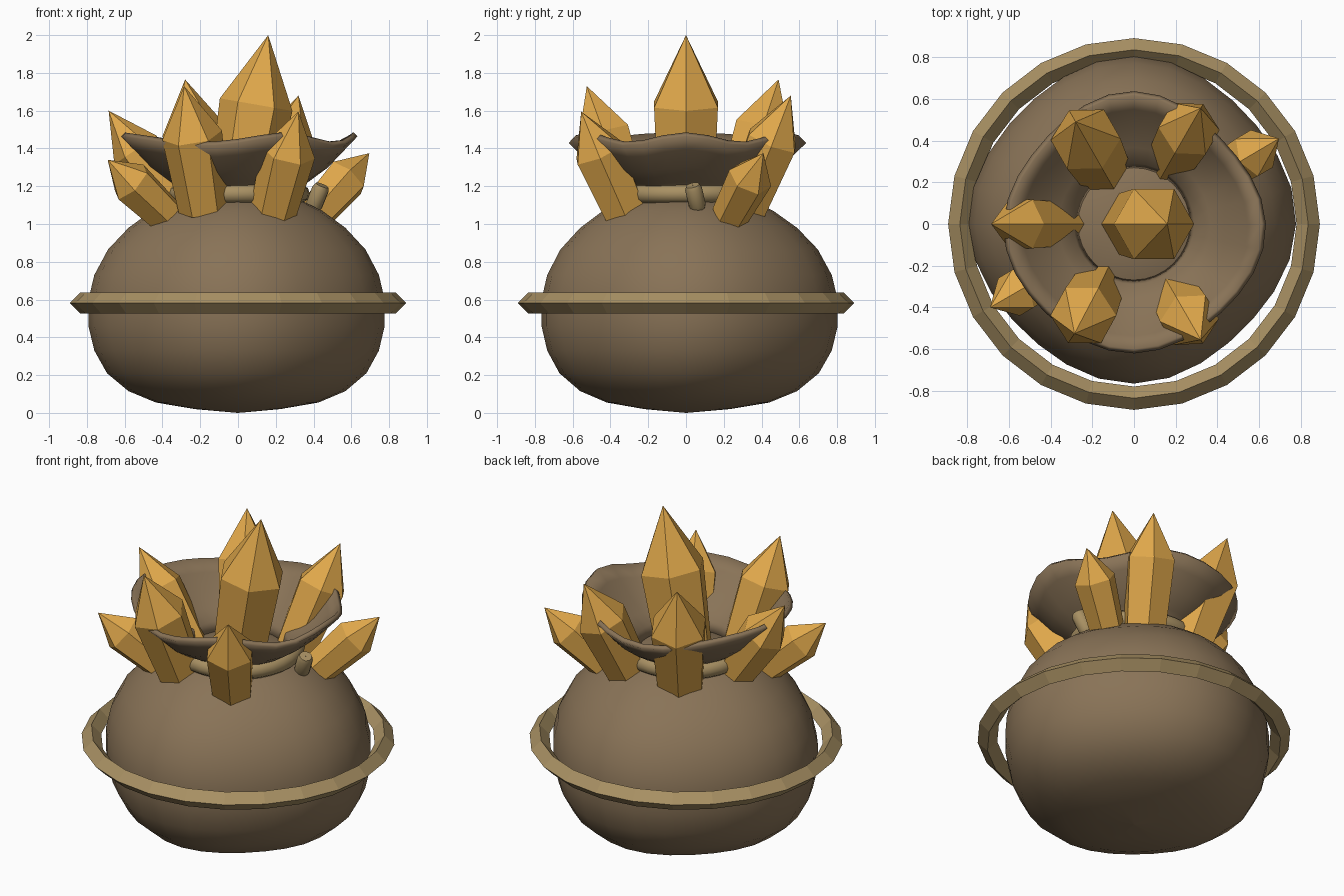
import bpy, bmesh
from math import sin, cos, pi, tau
from mathutils import Vector

cube = bpy.data.objects.get("Cube")
if cube:
    bpy.data.objects.remove(cube, do_unlink=True)


def material(name, rgb):
    lin = [((c / 255 + 0.055) / 1.055) ** 2.4 for c in rgb] + [1]
    m = bpy.data.materials.new(name)
    m.use_nodes = True
    m.diffuse_color = lin
    m.node_tree.nodes["Principled BSDF"].inputs["Base Color"].default_value = lin
    return m


CLOTH = material("brown cloth", (137, 115, 87))
ROPE = material("tan rope", (168, 144, 99))
CRYSTAL = material("amber crystal", (224, 168, 75))


def skin(name, rings, mat, closed=False, caps=False, smooth=False):
    """Join rings of points with quads; optionally loop the rings or cap the ends."""
    bm = bmesh.new()
    loops = [[bm.verts.new(p) for p in ring] for ring in rings]
    pairs = list(zip(loops, loops[1:]))
    if closed:
        pairs.append((loops[-1], loops[0]))
    for a, b in pairs:
        n = len(a)
        for i in range(n):
            j = (i + 1) % n
            bm.faces.new((a[i], a[j], b[j], b[i]))
    if caps:
        bm.faces.new(loops[0])
        bm.faces.new(loops[-1])
    bmesh.ops.remove_doubles(bm, verts=bm.verts, dist=0.0005)
    bmesh.ops.recalc_face_normals(bm, faces=bm.faces)
    me = bpy.data.meshes.new(name)
    bm.to_mesh(me)
    bm.free()
    me.materials.append(mat)
    ob = bpy.data.objects.new(name, me)
    bpy.context.collection.objects.link(ob)
    if smooth:
        bpy.ops.object.select_all(action="DESELECT")
        ob.select_set(True)
        bpy.context.view_layer.objects.active = ob
        bpy.ops.object.shade_smooth_by_angle(angle=1.0)
    return ob


def lathe(profile, sides, shape=lambda r, z, a: (r, z)):
    rings = []
    for r, z in profile:
        ring = []
        for i in range(sides):
            a = tau * i / sides
            rr, zz = shape(r, z, a)
            ring.append((rr * cos(a), rr * sin(a), zz))
        rings.append(ring)
    return rings


def torus(name, major, minor, z, sides, sections, smooth):
    profile = [(major + minor * cos(tau * k / sections), z + minor * sin(tau * k / sections))
               for k in range(sections)]
    return skin(name, lathe(profile, sides), ROPE, closed=True, smooth=smooth)


# Lumpy sack body
def lumps(r, z, a):
    return r * (1 + 0.025 * cos(4 * a) + 0.025 * sin(a) - 0.01 * cos(a)), z


body = [(0.001, 0), (0.22, 0.02), (0.42, 0.055), (0.56, 0.115), (0.67, 0.21), (0.735, 0.33),
        (0.765, 0.46), (0.765, 0.6), (0.735, 0.73), (0.665, 0.865), (0.56, 0.98), (0.44, 1.07),
        (0.32, 1.13), (0.16, 1.17), (0.001, 1.18)]
skin("sack_body", lathe(body, 28, lumps), CLOTH, smooth=True)


# Flared, wavy collar
def ruffle(r, z, a):
    t = (r - 0.28) / 0.32
    return r * (1 + t * (0.03 * cos(4 * a) - 0.015 * sin(3 * a - 0.4))), z + t * 0.025 * cos(4 * a + 2 * sin(a))


flare = [(0.28, 1.13), (0.3, 1.19), (0.37, 1.235), (0.46, 1.3), (0.54, 1.385), (0.6, 1.45)]
collar = skin("sack_collar", lathe(flare, 32, ruffle), CLOTH, smooth=True)
thick = collar.modifiers.new("thickness", "SOLIDIFY")
thick.thickness = 0.03
thick.offset = 0

# Ropes: neck tie with knot, and the wide band
torus("neck_tie", 0.33, 0.05, 1.16, 32, 10, True)
torus("waist_band", 0.835, 0.056, 0.581, 24, 4, False)


def frame(axis, radial):
    side = axis.cross(radial).normalized()
    return side.cross(axis).normalized(), side


def prism(name, stations, axis, radial, sides, mat, smooth=False):
    u, v = frame(axis, radial)
    rings = [[c + r * (u * cos(tau * i / sides) + v * sin(tau * i / sides)) for i in range(sides)]
             for c, r in stations]
    return skin(name, rings, mat, caps=not smooth, smooth=smooth)


low, high = Vector((0.395, 0.065, 1.08)), Vector((0.445, 0.035, 1.205))
knot = [(low, 0.001), (low, 0.036), (low.lerp(high, 0.15), 0.045), (low.lerp(high, 0.85), 0.045),
        (high, 0.036), (high, 0.001)]
prism("tie_knot", knot, (high - low).normalized(), Vector((1, 0, 0)), 12, ROPE, True)


# Crystals: tapered hexagonal shafts with pointed tips
def crystal(name, base, tip, radius):
    base, tip = Vector(base), Vector(tip)
    axis = (tip - base).normalized()
    radial = Vector((tip.x, tip.y, 0)).normalized()
    stations = [(base, radius * 0.85), (base.lerp(tip, 0.6), radius), (tip, 0.0001)]
    u, v = frame(axis, radial)
    rings = [[c + r * (u * cos(pi * i / 3) + v * sin(pi * i / 3)) for i in range(6)] for c, r in stations]
    ob = skin(name, rings[:2] + [[p for p in rings[2]]], CRYSTAL)
    # Close the base
    bm = bmesh.new()
    bm.from_mesh(ob.data)
    bmesh.ops.holes_fill(bm, edges=[e for e in bm.edges if e.is_boundary])
    bmesh.ops.recalc_face_normals(bm, faces=bm.faces)
    bm.to_mesh(ob.data)
    bm.free()


crystal("center_crystal", (0.0, 0, 1.08), (0.16, 0, 2.0), 0.195)
crystal("back_right_crystal", (-0.16, 0.28, 1.09), (-0.28, 0.49, 1.765), 0.17)
crystal("back_left_crystal", (0.18, 0.31, 1.08), (0.32, 0.555, 1.68), 0.15)
crystal("front_right_crystal", (-0.18, -0.31, 1.08), (-0.285, -0.525, 1.73), 0.16)
crystal("front_left_crystal", (0.185, -0.32, 1.055), (0.32, -0.555, 1.595), 0.145)
crystal("right_crystal", (-0.33, 0, 1.08), (-0.685, 0, 1.6), 0.135)
crystal("low_right_crystal", (-0.38, -0.225, 1.045), (-0.69, -0.4, 1.34), 0.12)
crystal("low_left_crystal", (0.4, 0.235, 1.045), (0.695, 0.41, 1.375), 0.12)
